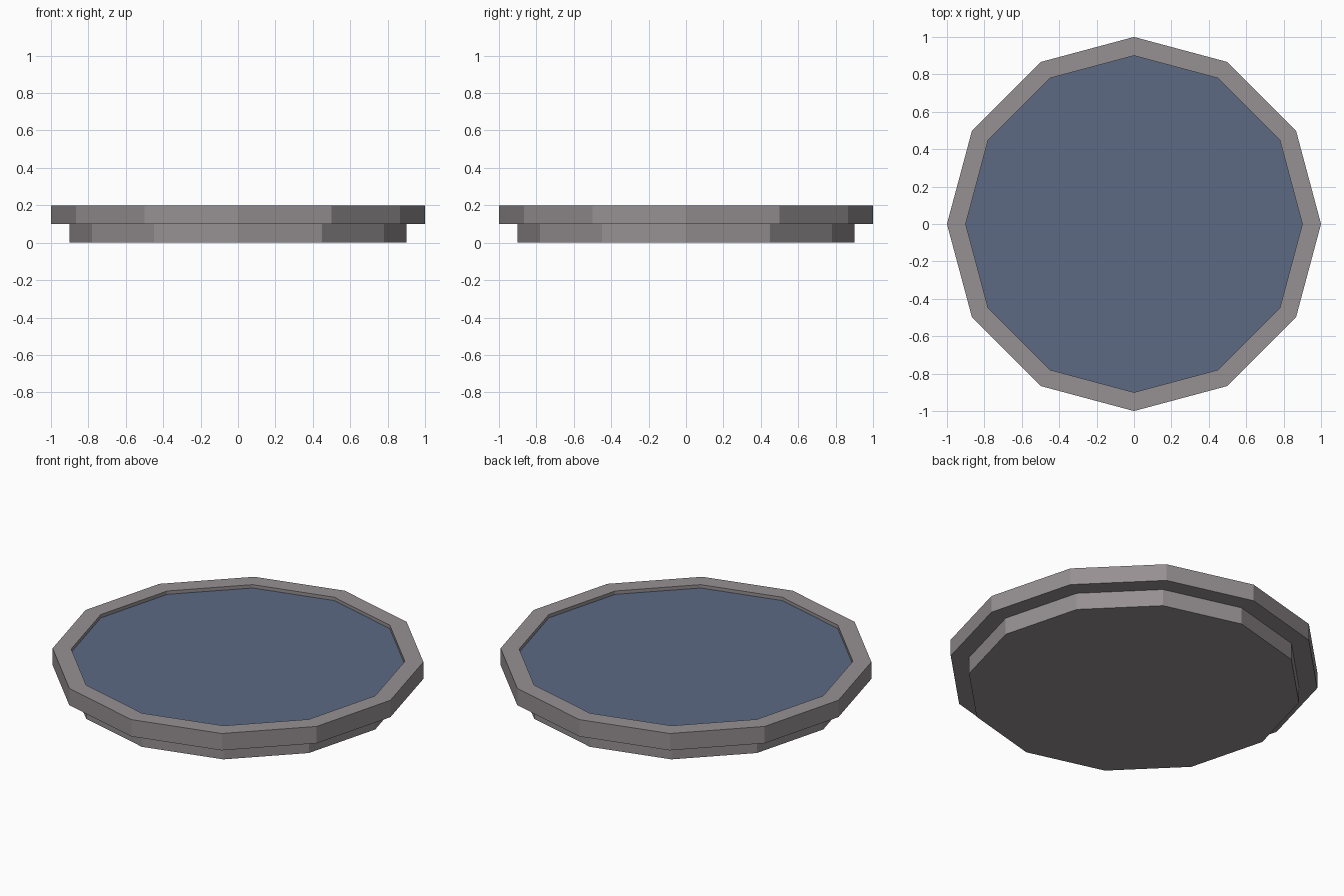
import bpy, bmesh, math

if "Cube" in bpy.data.objects:
    bpy.data.objects.remove(bpy.data.objects["Cube"])

SIDES = 12


def material(name, rgb):
    m = bpy.data.materials.new(name)
    m.diffuse_color = (*rgb, 1.0)
    m.use_nodes = True
    m.node_tree.nodes["Principled BSDF"].inputs["Base Color"].default_value = m.diffuse_color
    return m


def lathe(name, profile, mat, cap_first=False):
    """Turn a (radius, height) profile into a flat-sided ring shell."""
    bm = bmesh.new()
    rings = []
    for r, z in profile:
        rings.append([bm.verts.new((r * math.cos(2 * math.pi * i / SIDES),
                                    r * math.sin(2 * math.pi * i / SIDES), z))
                      for i in range(SIDES)])
    for a, b in zip(rings, rings[1:]):
        for i in range(SIDES):
            j = (i + 1) % SIDES
            bm.faces.new((a[i], a[j], b[j], b[i]))
    if cap_first:
        bm.faces.new(list(reversed(rings[0])))
    elif len(rings) == 1:
        bm.faces.new(rings[0])
    me = bpy.data.meshes.new(name)
    bm.to_mesh(me)
    bm.free()
    me.materials.append(mat)
    ob = bpy.data.objects.new(name, me)
    bpy.context.collection.objects.link(ob)
    return ob


stone = material("warm_grey", (0.305, 0.279, 0.287))
blue = material("slate_blue", (0.107, 0.144, 0.231))

# Stepped basin: floor, narrow base, overhanging rim and inner lip
lathe("basin", [(0.9, 0.0), (0.9, 0.1), (1.0, 0.1), (1.0, 0.2),
                (0.9, 0.2), (0.9, 0.18)], stone, cap_first=True)

# Recessed flat surface inside the rim
lathe("water_surface", [(0.9, 0.18)], blue)
